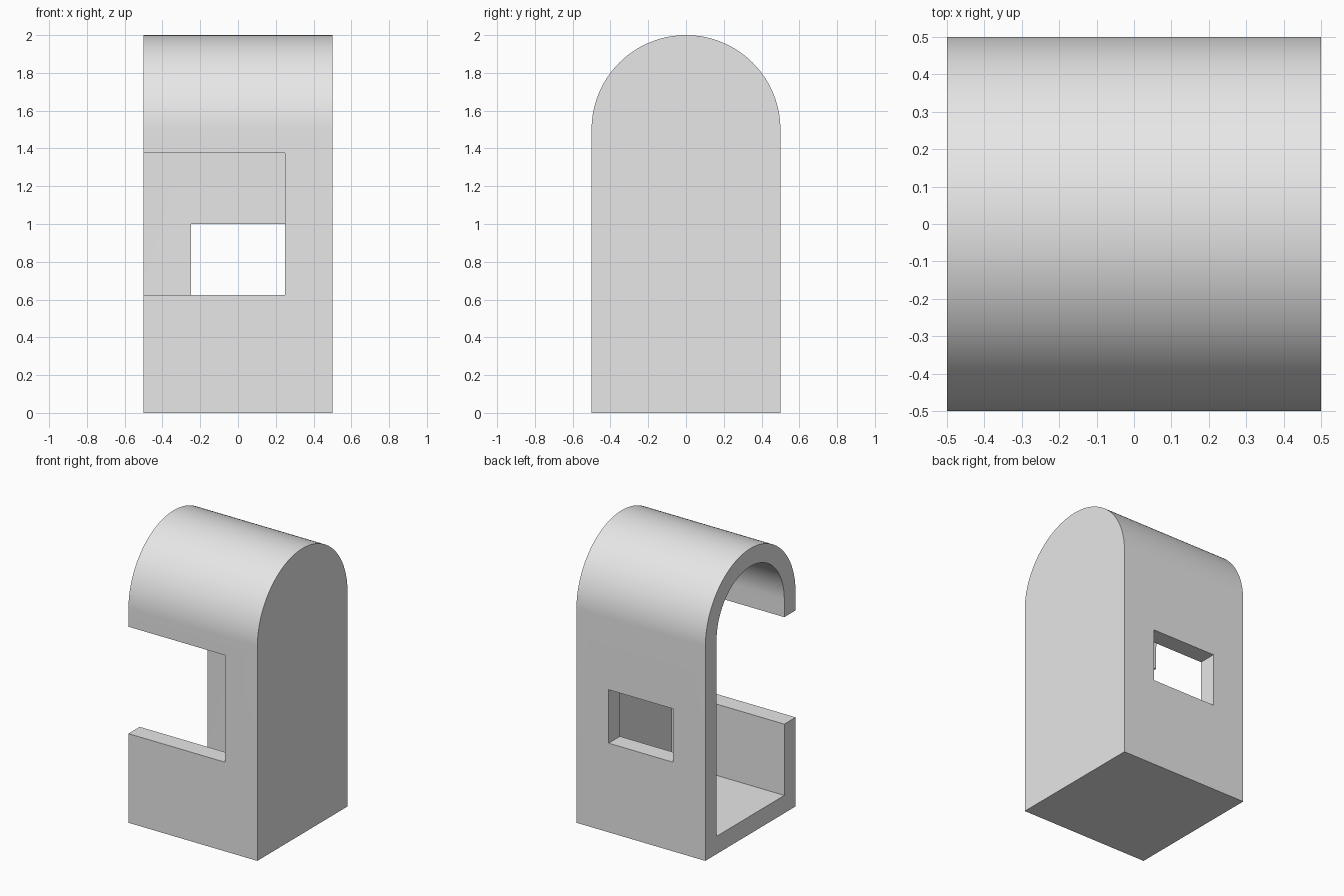
import bpy, bmesh, math
from mathutils import Vector

old = bpy.data.objects.get("Cube")
if old:
    bpy.data.objects.remove(old, do_unlink=True)

WALL = 0.125
SPRING = 1.5      # height where the arch begins
HALF = 0.5

grey = bpy.data.materials.new("plain_grey")
grey.use_nodes = True
grey.diffuse_color = (0.8, 0.8, 0.8, 1)
grey.node_tree.nodes["Principled BSDF"].inputs["Base Color"].default_value = (0.8, 0.8, 0.8, 1)


def extrude_profile(name, profile, x0, x1):
    """Solid from a (y, z) outline swept along x."""
    bm = bmesh.new()
    face = bm.faces.new([bm.verts.new((x0, y, z)) for y, z in profile])
    swept = bmesh.ops.extrude_face_region(bm, geom=[face])["geom"]
    verts = [v for v in swept if isinstance(v, bmesh.types.BMVert)]
    bmesh.ops.translate(bm, verts=verts, vec=Vector((x1 - x0, 0, 0)))
    bmesh.ops.recalc_face_normals(bm, faces=bm.faces)
    mesh = bpy.data.meshes.new(name)
    bm.to_mesh(mesh)
    bm.free()
    mesh.materials.append(grey)
    obj = bpy.data.objects.new(name, mesh)
    bpy.context.collection.objects.link(obj)
    return obj


def arch(radius, floor, steps=64):
    curve = [(radius * math.cos(math.pi * i / steps),
              SPRING + radius * math.sin(math.pi * i / steps)) for i in range(steps + 1)]
    return [(radius, floor)] + curve + [(-radius, floor)]


def rect(y0, y1, z0, z1):
    return [(y0, z0), (y1, z0), (y1, z1), (y0, z1)]


# Arched shell
shell = extrude_profile("arched_shell", arch(HALF, 0), -HALF, HALF)

# Cavity open on one side, corner opening in the front, window in the back
cutters = [
    extrude_profile("cavity_cutter", arch(HALF - WALL, WALL), -0.7, HALF - WALL),
    extrude_profile("front_opening_cutter", rect(-0.7, -0.25, 0.625, 1.375), -0.8, 0.25),
    extrude_profile("back_window_cutter", rect(0.25, 0.7, 0.625, 1.0), -0.25, 0.25),
]

bpy.ops.object.select_all(action="DESELECT")
bpy.context.view_layer.objects.active = shell
shell.select_set(True)
for cutter in cutters:
    mod = shell.modifiers.new(cutter.name, "BOOLEAN")
    mod.operation = "DIFFERENCE"
    mod.solver = "EXACT"
    mod.object = cutter
    bpy.ops.object.modifier_apply(modifier=mod.name)
for cutter in cutters:
    bpy.data.objects.remove(cutter, do_unlink=True)

bpy.ops.object.shade_smooth_by_angle(angle=math.radians(30))
